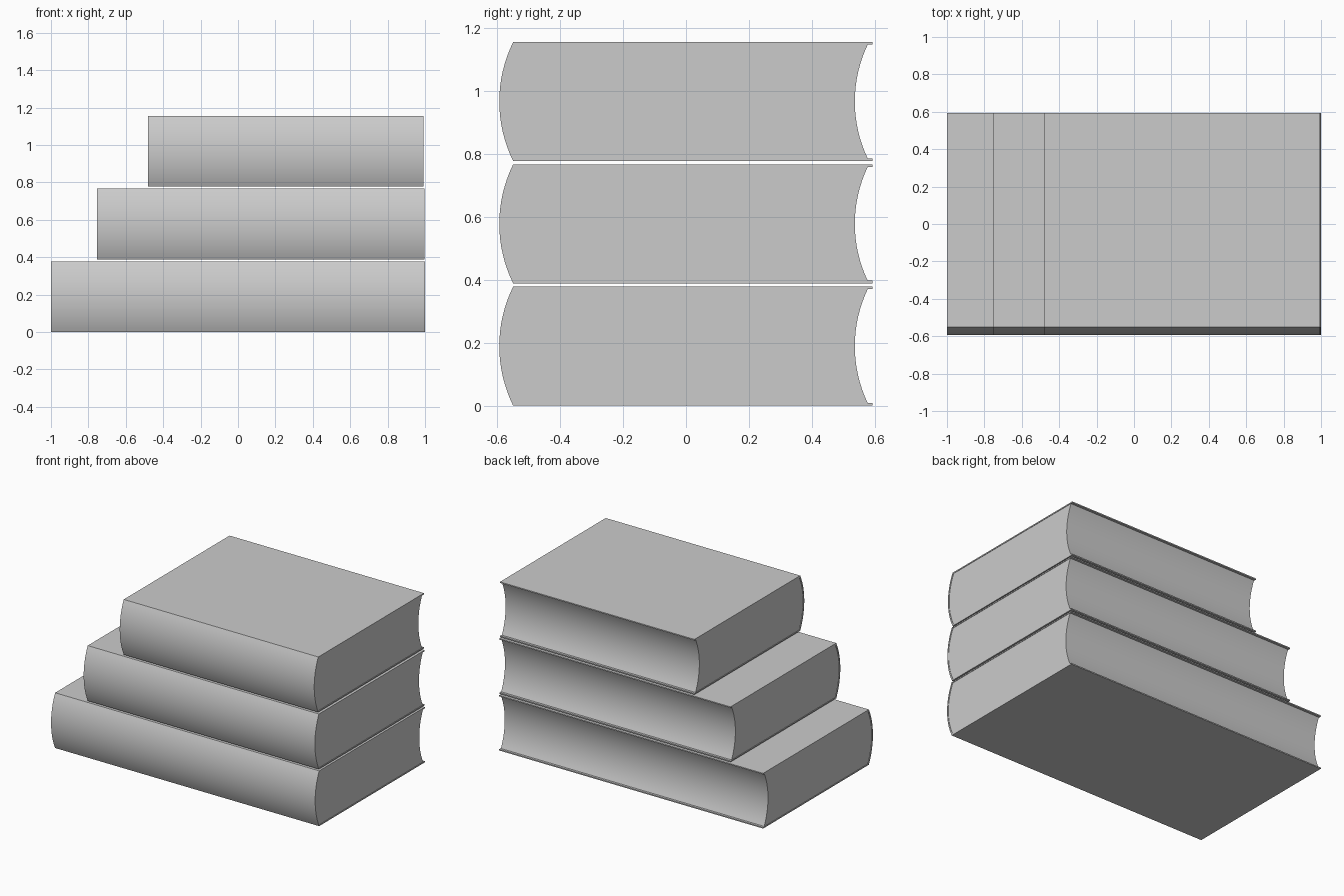
import bpy, bmesh, math

if "Cube" in bpy.data.objects:
    bpy.data.objects.remove(bpy.data.objects["Cube"])

H, T = 0.378, 0.008          # book thickness, cover board thickness
SPINE_Y, FORE_Y = -0.55, 0.594
SEG = 16


def arc(y_end, bulge, z0, z1):
    """Circular arc in the YZ plane from z0 to z1, bulging towards -y."""
    half = (z1 - z0) / 2
    r = (half * half + bulge * bulge) / (2 * bulge)
    a = math.asin(half / r)
    pts = []
    for i in range(SEG + 1):
        t = -a + 2 * a * i / SEG
        pts.append((y_end - (r * math.cos(t) - (r - bulge)), (z0 + z1) / 2 + r * math.sin(t)))
    return pts


def extrude_profile(name, profile, x0, x1, z):
    """Closed YZ profile extruded along x."""
    bm = bmesh.new()
    face = bm.faces.new([bm.verts.new((x0, y, pz + z)) for y, pz in profile])
    ext = bmesh.ops.extrude_face_region(bm, geom=[face])
    verts = [v for v in ext["geom"] if isinstance(v, bmesh.types.BMVert)]
    bmesh.ops.translate(bm, verts=verts, vec=(x1 - x0, 0, 0))
    bmesh.ops.recalc_face_normals(bm, faces=bm.faces)
    mesh = bpy.data.meshes.new(name)
    bm.to_mesh(mesh)
    bm.free()
    obj = bpy.data.objects.new(name, mesh)
    bpy.context.collection.objects.link(obj)
    bpy.ops.object.select_all(action='DESELECT')
    obj.select_set(True)
    bpy.context.view_layer.objects.active = obj
    bpy.ops.object.shade_smooth_by_angle(angle=math.radians(30))
    return obj


# Profiles: C-shaped cover, and pages with rounded back and hollow fore edge
outer = arc(SPINE_Y, 0.044, 0, H)
inner = arc(SPINE_Y + 0.008, 0.043, T, H - T)
fore = arc(0.578, 0.041, T, H - T)
cover = outer + [(FORE_Y, H), (FORE_Y, H - T)] + inner[::-1] + [(FORE_Y, T), (FORE_Y, 0)]
pages = inner + fore[::-1]

# Stack of three books, each shorter than the one below
books = [("bottom", -1.0, 1.0, 0.0),
         ("middle", -0.753, 0.998, 0.389),
         ("top", -0.48, 0.993, 0.778)]
for label, x0, x1, z in books:
    extrude_profile(label + "_book_cover", cover, x0, x1, z)
    extrude_profile(label + "_book_pages", pages, x0 + 0.003, x1 - 0.003, z)
